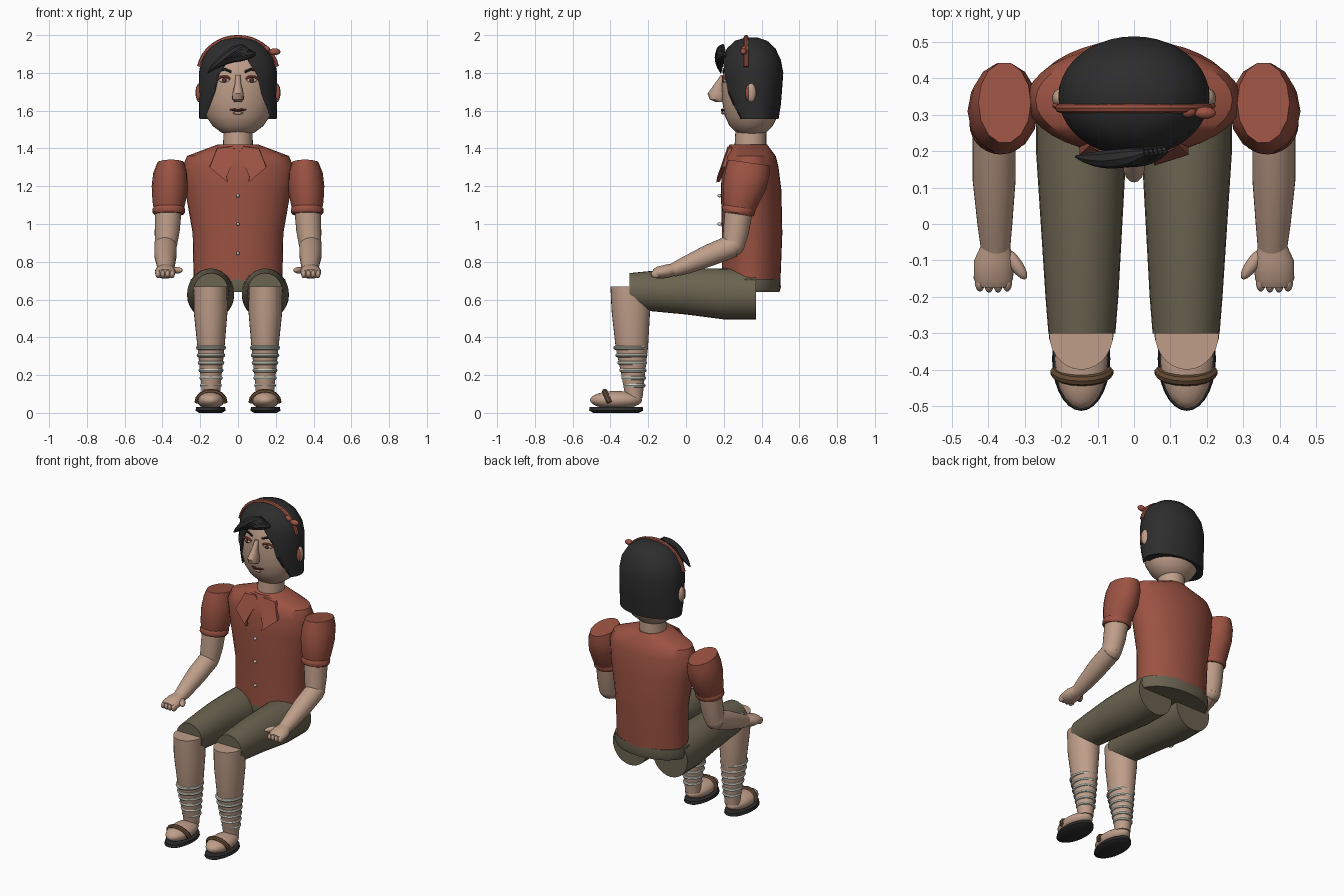
import bpy, bmesh
from math import sin, cos, pi, radians
from mathutils import Matrix, Vector

if "Cube" in bpy.data.objects:
    bpy.data.objects.remove(bpy.data.objects["Cube"])


def material(name, *rgb):
    m = bpy.data.materials.new(name)
    m.use_nodes = True
    m.diffuse_color = (*rgb, 1)
    m.node_tree.nodes["Principled BSDF"].inputs["Base Color"].default_value = (*rgb, 1)
    return m


SKIN = material("skin", 0.52, 0.34, 0.25)
RED = material("brick red cloth", 0.33, 0.085, 0.055)
OLIVE = material("olive cloth", 0.145, 0.125, 0.08)
BLACK = material("soft black", 0.026, 0.026, 0.027)
WHITE = material("off white", 0.6, 0.6, 0.53)
BROWN = material("strap brown", 0.13, 0.07, 0.035)
LIPS = material("dark lips", 0.12, 0.03, 0.025)


def finish(name, bm, mat, mirror=False):
    bmesh.ops.recalc_face_normals(bm, faces=bm.faces)
    me = bpy.data.meshes.new(name)
    bm.to_mesh(me)
    bm.free()
    return place(name, me, mat, mirror)


def place(name, me, mat, mirror):
    me.materials.clear()
    me.materials.append(mat)
    for p in me.polygons:
        p.use_smooth = True
    me.set_sharp_from_angle(angle=radians(40))
    ob = bpy.data.objects.new(name, me)
    bpy.context.collection.objects.link(ob)
    if mirror:
        ob.modifiers.new("Mirror", 'MIRROR').use_mirror_merge = False
    return ob


def loft(name, mat, rings, tilt=0, mirror=False, segs=28):
    """Skin elliptical rings (x, y, z, rx, rv); tilt turns the rings about x."""
    bm = bmesh.new()
    v = Vector((0, cos(radians(tilt)), sin(radians(tilt))))
    loops = []
    for x, y, z, rx, rv in rings:
        c = Vector((x, y, z))
        angles = [2 * pi * i / segs for i in range(segs)]
        loops.append([bm.verts.new(c + Vector((rx * cos(a), 0, 0)) + v * rv * sin(a)) for a in angles])
    for a, b in zip(loops, loops[1:]):
        for i in range(segs):
            j = (i + 1) % segs
            bm.faces.new((a[i], a[j], b[j], b[i]))
    bm.faces.new(loops[0])
    bm.faces.new(loops[-1])
    return finish(name, bm, mat, mirror)


def ball(name, mat, centre, size, turn=0, mirror=False):
    bm = bmesh.new()
    m = Matrix.Translation(centre) @ Matrix.Rotation(radians(turn), 4, 'Z') @ Matrix.Diagonal((*size, 1))
    bmesh.ops.create_uvsphere(bm, u_segments=20, v_segments=12, radius=1, matrix=m)
    return finish(name, bm, mat, mirror)


def tube(name, mat, points, radius, taper=None, closed=False, mirror=False):
    cu = bpy.data.curves.new(name, 'CURVE')
    cu.dimensions = '3D'
    cu.bevel_depth = radius
    cu.bevel_resolution = 2
    cu.use_fill_caps = True
    sp = cu.splines.new('POLY')
    sp.points.add(len(points) - 1)
    sp.use_cyclic_u = closed
    for i, p in enumerate(points):
        sp.points[i].co = (*p, 1)
        sp.points[i].radius = taper[i] if taper else 1
    temp = bpy.data.objects.new(name + "_path", cu)
    bpy.context.collection.objects.link(temp)
    dg = bpy.context.evaluated_depsgraph_get()
    me = bpy.data.meshes.new_from_object(temp.evaluated_get(dg))
    bpy.data.objects.remove(temp)
    return place(name, me, mat, mirror)


def prism(name, mat, outline, offset, mirror=False):
    """Extrude a closed outline of 3D points."""
    bm = bmesh.new()
    face = bm.faces.new([bm.verts.new(p) for p in outline])
    new = bmesh.ops.extrude_face_region(bm, geom=[face])["geom"]
    bmesh.ops.translate(bm, vec=offset, verts=[g for g in new if isinstance(g, bmesh.types.BMVert)])
    return finish(name, bm, mat, mirror)


# Shirt, collar and buttons
loft("shirt", RED, [(0, .345, .70, .235, .155), (0, .35, .95, .24, .16), (0, .345, 1.18, .28, .16),
                    (0, .34, 1.30, .295, .15), (0, .34, 1.36, .27, .135), (0, .33, 1.42, .11, .10)], segs=36)
prism("collar", RED, [(.005, .215, 1.38), (.03, .22, 1.41), (.11, .225, 1.40), (.15, .19, 1.30),
                      (.055, .16, 1.22), (.06, .165, 1.25)], (0, .02, .004), True)
for z in (.845, 1.0, 1.15):
    ball("button", WHITE, (0, .178, z), (.009, .012, .009))

# Trousers
loft("trouser_seat", OLIVE, [(0, .345, .64, .24, .15), (0, .345, .665, .252, .157), (0, .345, .71, .25, .155)])
loft("trouser_legs", OLIVE, [(.145, .37, .625, .125, .13), (.145, .2, .63, .124, .135), (.144, 0, .643, .112, .122),
                             (.143, -.2, .645, .1, .105), (.143, -.30, .645, .092, .095)], 90, True)

# Lower legs, socks and shoes
loft("lower_legs", SKIN, [(.145, -.30, .67, .088, .1), (.145, -.292, .54, .09, .102), (.143, -.287, .35, .072, .086),
                          (.143, -.28, .2, .056, .062), (.143, -.275, .08, .046, .045)], 0, True)
for i in range(6):
    z, r = .345 - .04 * i, .069 - .0045 * i
    ring = [(.143 + r * cos(a), -.293 + .004 * i + (r + .012 - .002 * i) * sin(a), z)
            for a in (pi * k / 14 for k in range(28))]
    tube("sock_rings", WHITE, ring, .011, closed=True, mirror=True)
ball("feet", SKIN, (.145, -.37, .068), (.073, .138, .048), mirror=True)
loft("shoe_soles", BLACK, [(.145, -.37, 0, .06, .12), (.145, -.37, .012, .08, .143), (.145, -.37, .03, .076, .141)],
     mirror=True)
tube("shoe_straps", BROWN, [(.143 + .073 * cos(a), -.405 - .025 * sin(a), .055 + .058 * sin(a))
                            for a in (pi * k / 8 for k in range(9))], .015, mirror=True)

# Arms
loft("sleeves", RED, [(.355, .333, 1.325, .072, .113), (.357, .325, 1.27, .092, .12), (.36, .31, 1.2, .097, .118),
                      (.365, .29, 1.12, .088, .098), (.366, .282, 1.075, .079, .083)], -8, True, 14)
loft("sleeve_cuffs", RED, [(.366, .282, 1.09, .08, .084), (.366, .28, 1.08, .086, .088),
                           (.366, .276, 1.06, .086, .086), (.366, .275, 1.052, .079, .08)], -8, True)
loft("upper_arms", SKIN, [(.368, .28, 1.08, .07, .074), (.375, .265, .96, .066, .068), (.382, .25, .88, .058, .058)],
     -8, True)
ball("elbows", SKIN, (.383, .25, .89), (.06, .06, .06), mirror=True)
loft("forearms", SKIN, [(.384, .25, .885, .059, .061), (.384, .12, .833, .059, .058), (.382, 0, .782, .048, .047),
                        (.38, -.07, .755, .04, .036)], 111, True)
loft("palms", SKIN, [(.38, -.05, .762, .036, .032), (.384, -.1, .75, .055, .036), (.386, -.15, .742, .054, .032),
                     (.386, -.172, .738, .045, .022)], 98, True)
for i in range(4):
    ball("fingers", SKIN, (.348 + .025 * i, -.16, .735), (.0135, .03 - .003 * abs(i - 1.5), .022), mirror=True)
ball("thumbs", SKIN, (.325, -.11, .755), (.018, .05, .018), -35, True)

# Neck, head and ears
loft("neck", SKIN, [(0, .34, 1.38, .08, .085), (0, .345, 1.55, .075, .08)])
loft("head", SKIN, [(0, .345, 1.468, .045, .04), (0, .345, 1.485, .09, .08), (0, .345, 1.52, .135, .115),
                    (0, .345, 1.57, .168, .139), (0, .345, 1.64, .187, .152), (0, .345, 1.74, .193, .156),
                    (0, .345, 1.85, .177, .142), (0, .345, 1.93, .1, .09)], segs=36)
ball("ears", SKIN, (.205, .345, 1.695), (.02, .026, .05), mirror=True)
ball("ear_fronts", RED, (.21, .325, 1.695), (.014, .01, .04), mirror=True)

# Hair with a face opening
hair = loft("hair", BLACK, [(0, .36, 1.555, .205, .13), (0, .354, 1.63, .207, .148), (0, .35, 1.7, .208, .158),
                            (0, .35, 1.8, .207, .165), (0, .347, 1.87, .195, .155), (0, .345, 1.93, .158, .128),
                            (0, .345, 1.97, .105, .085), (0, .345, 1.988, .04, .03)], segs=40)
half = [(.178, 1.5), (.17, 1.57), (.12, 1.7), (.1, 1.79), (.05, 1.87)]
outline = [(x, 0, z) for x, z in half] + [(-x, 0, z) for x, z in reversed(half)]
cutter = prism("face_cutter", BLACK, outline, (0, .33, 0))
cutter.hide_render = True
cut = hair.modifiers.new("Face opening", 'BOOLEAN')
cut.operation = 'DIFFERENCE'
cut.solver = 'EXACT'
cut.object = cutter
bpy.context.view_layer.objects.active = hair
bpy.ops.object.modifier_apply(modifier=cut.name)
bpy.data.objects.remove(cutter)

# Swept fringe strands
for i in range(6):
    t = i / 5
    start = Vector((.09 - .06 * t, .205 - .01 * t, 1.90 + .045 * t))
    end = Vector((-.08 - .08 * t, .185, 1.86 - .06 * t))
    mid = (start + end) / 2 + Vector((0, -.025, .012 + .012 * t))
    curve = [start * (1 - s) ** 2 + mid * 2 * s * (1 - s) + end * s * s for s in (k / 8 for k in range(9))]
    tube("fringe_strand", BLACK, curve, .026, [.35, .7, .95, 1, 1, .9, .75, .5, .12])

# Headband and bow
tube("headband", RED, [(.207 * cos(a), .318, 1.80 + .188 * sin(a)) for a in (pi * (k + 1) / 18 for k in range(17))], .013)
ball("bow_knot", RED, (.145, .308, 1.925), (.025, .016, .018))
ball("bow_loop", RED, (.195, .305, 1.912), (.03, .017, .018))

# Face
loft("nose", SKIN, [(0, .195, 1.79, .012, .01), (0, .175, 1.74, .017, .025), (0, .16, 1.69, .03, .046),
                    (0, .165, 1.66, .031, .04), (0, .18, 1.645, .018, .02)], segs=16)
ball("eyes", WHITE, (.073, .208, 1.762), (.03, .014, .014), 15, True)
ball("irises", LIPS, (.073, .196, 1.762), (.012, .006, .013), 15, True)
tube("eyelids", RED, [(.04, .199, 1.768), (.06, .196, 1.779), (.085, .2, 1.78), (.108, .212, 1.768)], .007, mirror=True)
tube("eyebrows", BLACK, [(.035, .198, 1.805), (.07, .203, 1.82), (.115, .222, 1.805)], .007, [.9, 1, .4], mirror=True)
tube("upper_lip", LIPS, [(-.045, .206, 1.605), (-.015, .192, 1.604), (0, .191, 1.6), (.015, .192, 1.604),
                         (.045, .206, 1.605)], .008, [.3, 1, .8, 1, .3])
ball("lower_lip", SKIN, (0, .2, 1.587), (.026, .014, .008))
